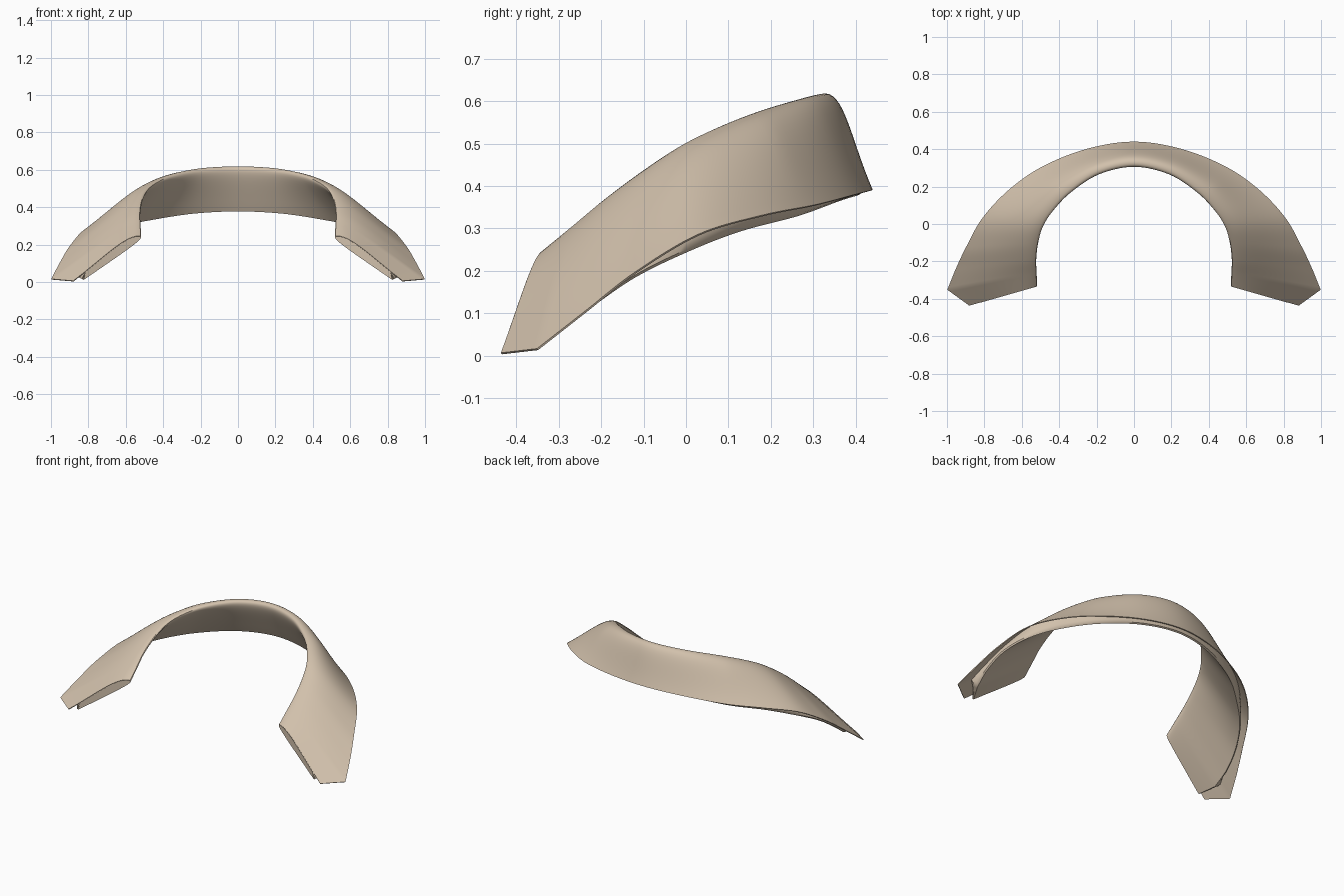
import bpy
from mathutils import Vector as V

if "Cube" in bpy.data.objects:
    bpy.data.objects.remove(bpy.data.objects["Cube"])

# Matching stations from the front tip to just before the back centre:
# (outer hem, top of fold, inner hem)
STATIONS = [
    ((.88, -.435, .005), (.53, -.335, .245), (.825, -.418, .014)),
    ((.997, -.35, .015), (.533, -.26, .308), (.87, -.33, .04)),
    ((.95, -.235, .105), (.535, -.19, .367), (.875, -.235, .108)),
    ((.895, -.12, .195), (.525, -.10, .434), (.845, -.12, .187)),
    ((.81, .03, .285), (.50, -.01, .493), (.765, .01, .25)),
    ((.67, .18, .33), (.445, .08, .537), (.645, .13, .296)),
    ((.49, .305, .355), (.35, .182, .576), (.475, .265, .332)),
    ((.25, .40, .38), (.195, .285, .606), (.24, .365, .368)),
]
BACK = ((0, .438, .39), (0, .328, .616), (0, .405, .38))


def flip(p):
    return (-p[0], p[1], p[2])


KEYS = STATIONS + [BACK] + [tuple(flip(p) for p in s) for s in reversed(STATIONS)]
LAST = len(KEYS) - 1
STEPS, ROWS, HEM = 8, 14, 4


def along(k, i, f):
    """Smooth path through the stations; straight at the pointed tips."""
    p = [V(s[k]) for s in KEYS]
    a, b = p[i], p[i + 1]
    if i == 0 or i == LAST - 1:
        return a.lerp(b, f)
    straight = b - a
    ta = straight if i == 1 else (b - p[i - 1]) / 2
    tb = straight if i == LAST - 2 else (p[i + 2] - a) / 2
    f2, f3 = f * f, f * f * f
    return (a * (2 * f3 - 3 * f2 + 1) + ta * (f3 - 2 * f2 + f)
            + b * (3 * f2 - 2 * f3) + tb * (f3 - f2))


def bezier(a, b, c, d, n):
    pts = []
    for j in range(n + 1):
        t = j / n
        s = 1 - t
        pts.append(a * s**3 + b * 3 * s * s * t + c * 3 * s * t * t + d * t**3)
    return pts


def section(outer, fold, inner):
    """Folded cloth profile: outer fall, rounded fold, inner stand, turned hem."""
    d = outer - fold
    d.z = 0
    reach = d.length
    d.normalize()
    fall = bezier(outer, outer.lerp(fold, .45) + V((0, 0, .012)),
                  fold + d * min(.08, reach * .4), fold, ROWS)
    stand = bezier(fold, fold - d * .05, fold.lerp(inner, .35) - d * .025,
                   inner, ROWS)
    top = fall[2] - V((0, 0, .006))
    hem = bezier(inner, inner + d * .012, inner.lerp(top, .5) + d * .006, top, HEM)
    return fall + stand[1:] + hem[1:]


# Folded collar band
verts, faces = [], []
params = [(i, s / STEPS) for i in range(LAST) for s in range(STEPS)] + [(LAST - 1, 1)]
for i, f in params:
    verts += section(*(along(k, i, f) for k in range(3)))
n = 2 * ROWS + 1 + HEM
cols = len(params)
for c in range(cols - 1):
    for r in range(n - 1):
        a = c * n + r
        faces.append((a, a + 1, a + n + 1, a + n))

# Front end caps closing the fold
for c in (0, cols - 1):
    ring = verts[c * n:(c + 1) * n]
    base = len(verts)
    for r in range(2, ROWS):
        verts += [ring[r], ring[2 * ROWS - r + (2 if r == 2 else 0)]]
    verts.append(ring[ROWS])
    pairs = ROWS - 2
    quads = [(base + 2 * j, base + 2 * j + 1, base + 2 * j + 3, base + 2 * j + 2)
             for j in range(pairs - 1)]
    quads.append((base + 2 * pairs - 2, base + 2 * pairs - 1, base + 2 * pairs))
    faces += quads if c else [q[::-1] for q in quads]

mesh = bpy.data.meshes.new("collar")
mesh.from_pydata([tuple(v) for v in verts], [], faces)
mesh.update()
collar = bpy.data.objects.new("collar", mesh)
bpy.context.collection.objects.link(collar)

cloth = bpy.data.materials.new("tan cloth")
cloth.diffuse_color = (.64, .53, .41, 1)
cloth.use_nodes = True
cloth.node_tree.nodes["Principled BSDF"].inputs["Base Color"].default_value = cloth.diffuse_color
mesh.materials.append(cloth)

# Outward normals: the outer fall at the back must face +y
if mesh.polygons[(cols // 2) * (n - 1) + 3].normal.y < 0:
    mesh.flip_normals()

# Cloth thickness
thick = collar.modifiers.new("thickness", 'SOLIDIFY')
thick.thickness = .005
thick.offset = 0

bpy.context.view_layer.objects.active = collar
collar.select_set(True)
bpy.ops.object.modifier_apply(modifier="thickness")
bpy.ops.object.shade_smooth_by_angle(angle=.7)
